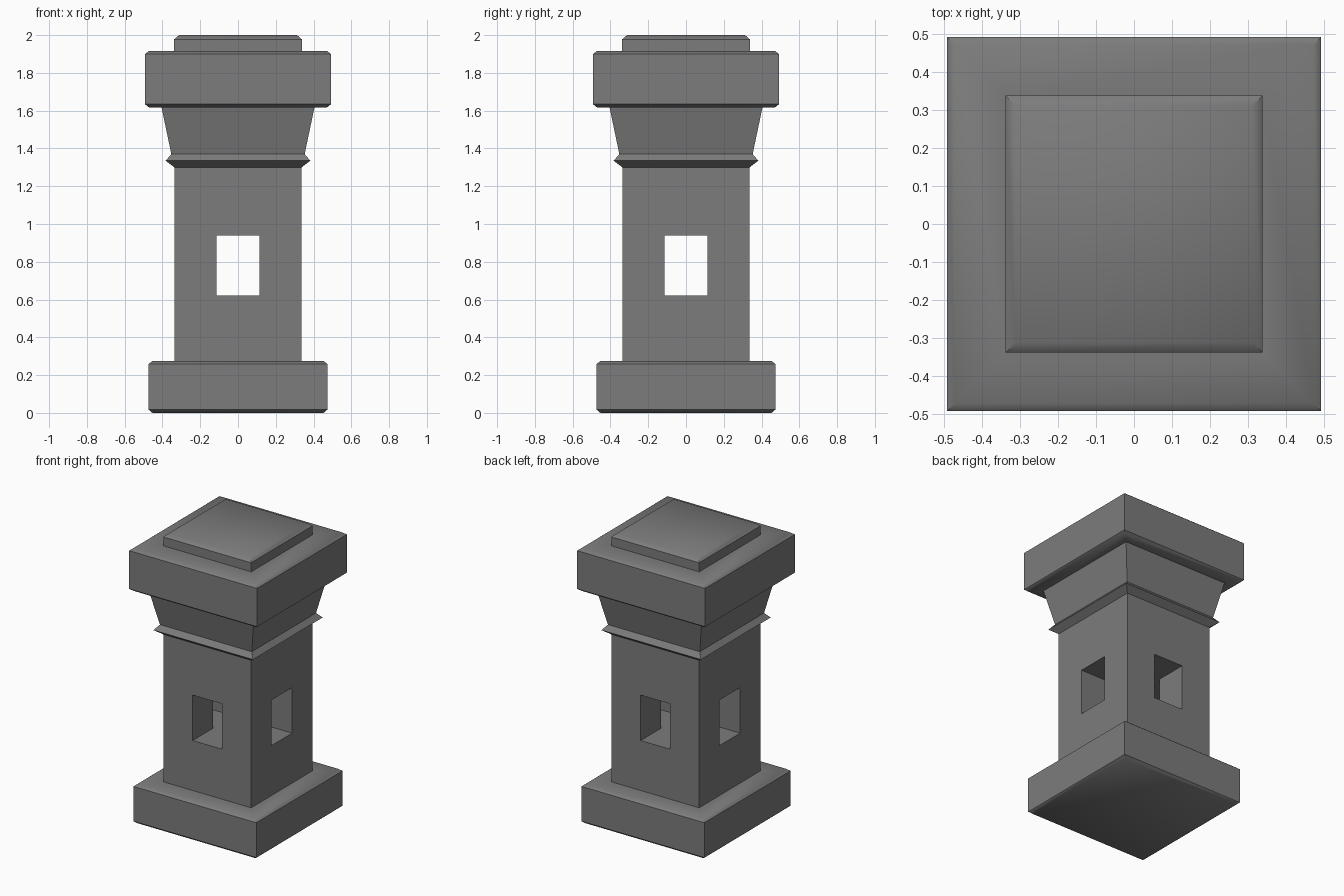
import bpy
import bmesh
import math
from mathutils import Matrix, Vector

cube = bpy.data.objects.get("Cube")
if cube:
    bpy.data.objects.remove(cube, do_unlink=True)

stone = bpy.data.materials.new("grey_stone")
stone.use_nodes = True
GREY = (0.2, 0.2, 0.2, 1.0)
stone.diffuse_color = GREY
stone.node_tree.nodes["Principled BSDF"].inputs["Base Color"].default_value = GREY


def finish(name, bm):
    """Turn a bmesh into a smooth-shaded stone object with sharp corners."""
    bmesh.ops.remove_doubles(bm, verts=bm.verts, dist=0.0001)
    bm.normal_update()
    mesh = bpy.data.meshes.new(name)
    bm.to_mesh(mesh)
    bm.free()
    mesh.materials.append(stone)
    obj = bpy.data.objects.new(name, mesh)
    bpy.context.collection.objects.link(obj)
    bpy.ops.object.select_all(action="DESELECT")
    obj.select_set(True)
    bpy.context.view_layer.objects.active = obj
    bpy.ops.object.shade_smooth_by_angle(angle=math.radians(45))


def square_loft(name, profile, cap_bottom=False, cap_top=False):
    """Stack square rings given as (half width, height), bottom to top."""
    bm = bmesh.new()
    corners = [(-1, -1), (1, -1), (1, 1), (-1, 1)]
    rings = [[bm.verts.new((sx * r, sy * r, z)) for sx, sy in corners]
             for r, z in profile]
    for low, high in zip(rings, rings[1:]):
        for i in range(4):
            j = (i + 1) % 4
            bm.faces.new((low[i], low[j], high[j], high[i]))
    if cap_bottom:
        bm.faces.new(rings[0][::-1])
    if cap_top:
        bm.faces.new(rings[-1])
    finish(name, bm)


SHAFT = 0.337       # half width of the shaft
WIN = 0.113         # half width of the openings
NECK = 0.405        # half width where the neck meets the cap
Z0, SILL, HEAD, Z1 = 0.275, 0.622, 0.938, 1.30


def build_shaft():
    """Square shaft pierced by two crossing window passages."""
    bm = bmesh.new()

    def quad(points, turn):
        bm.faces.new([bm.verts.new(turn @ Vector(p)) for p in points])

    def wall(xa, xb, za, zb, turn):
        quad([(xa, -SHAFT, za), (xb, -SHAFT, za),
              (xb, -SHAFT, zb), (xa, -SHAFT, zb)], turn)

    for k in range(4):
        turn = Matrix.Rotation(k * math.pi / 2, 3, "Z")
        # outer wall around the opening
        xs = (-SHAFT, -WIN, WIN, SHAFT)
        zs = (Z0, SILL, HEAD, Z1)
        for i in range(3):
            for j in range(3):
                if (i, j) != (1, 1):
                    wall(xs[i], xs[i + 1], zs[j], zs[j + 1], turn)
        # jambs, sill and lintel
        quad([(-WIN, -SHAFT, SILL), (-WIN, -SHAFT, HEAD),
              (-WIN, -WIN, HEAD), (-WIN, -WIN, SILL)], turn)
        quad([(WIN, -SHAFT, SILL), (WIN, -WIN, SILL),
              (WIN, -WIN, HEAD), (WIN, -SHAFT, HEAD)], turn)
        quad([(-WIN, -SHAFT, SILL), (-WIN, -WIN, SILL),
              (WIN, -WIN, SILL), (WIN, -SHAFT, SILL)][::-1], turn)
        quad([(-WIN, -SHAFT, HEAD), (-WIN, -WIN, HEAD),
              (WIN, -WIN, HEAD), (WIN, -SHAFT, HEAD)], turn)
    # floor and ceiling where the passages cross
    same = Matrix.Identity(3)
    ring = [(-WIN, -WIN), (WIN, -WIN), (WIN, WIN), (-WIN, WIN)]
    quad([(x, y, SILL) for x, y in ring], same)
    quad([(x, y, HEAD) for x, y in ring[::-1]], same)
    finish("shaft", bm)


# Chamfered plinth
square_loft("base", [(0.453, 0), (0.473, 0.017), (0.473, 0.259),
                     (0.453, Z0), (SHAFT, Z0)], cap_bottom=True)
build_shaft()
# Pointed moulding, then the flaring neck
square_loft("collar", [(SHAFT, Z1), (0.383, 1.335), (0.353, 1.37)])
square_loft("neck", [(0.353, 1.37), (NECK, 1.618)])
# Chamfered cap block and the thin lid on top
square_loft("cap", [(NECK, 1.618), (0.472, 1.618), (0.492, 1.634),
                    (0.492, 1.9), (0.472, 1.916), (0.338, 1.916)])
square_loft("lid", [(0.338, 1.916), (0.338, 1.978), (0.312, 2.0)],
            cap_top=True)
